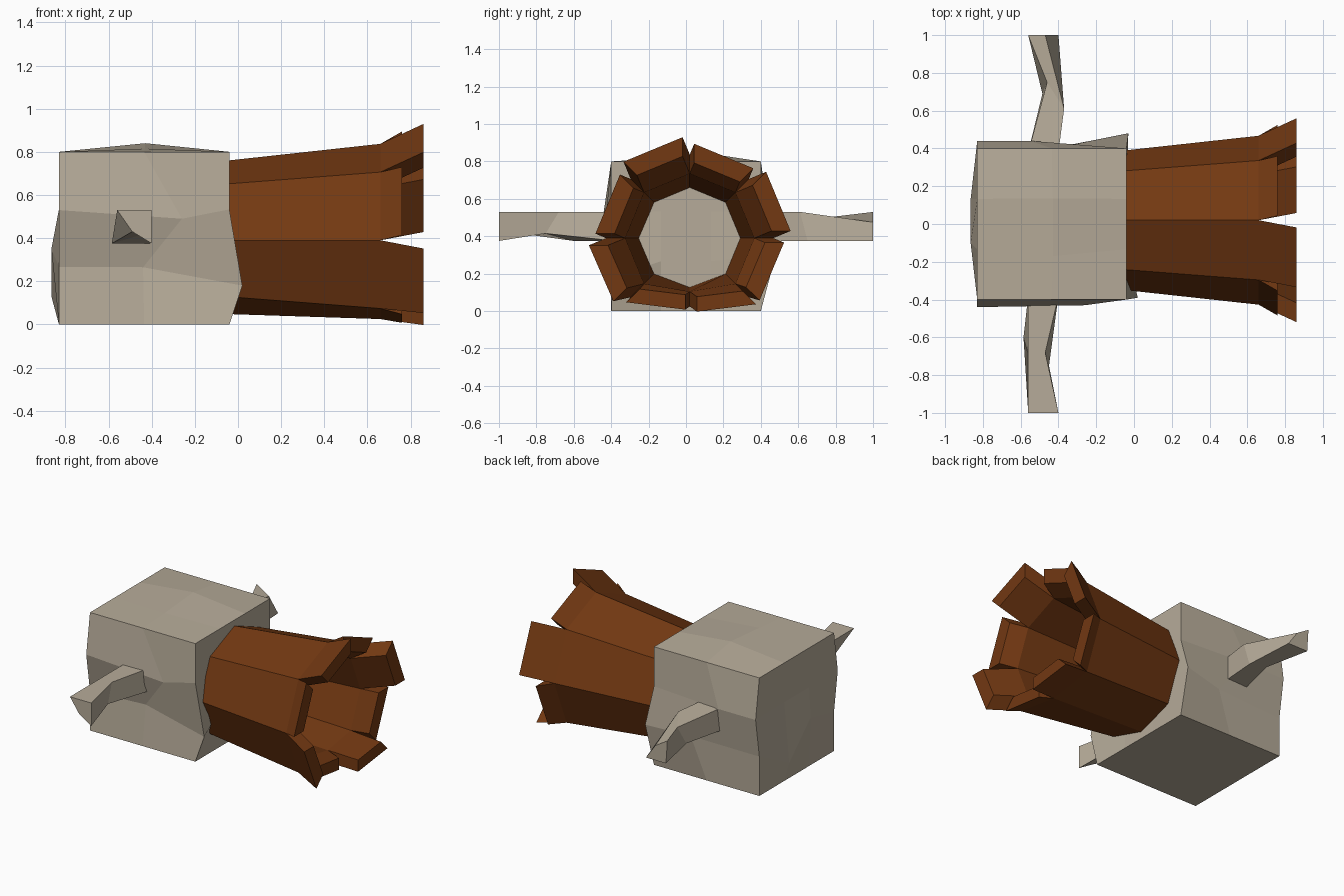
import bpy, bmesh
from math import sin, cos, tau
from mathutils import Vector

if "Cube" in bpy.data.objects:
    bpy.data.objects.remove(bpy.data.objects["Cube"])


def material(name, color):
    m = bpy.data.materials.new(name)
    m.diffuse_color = (*color, 1)
    m.use_nodes = True
    m.node_tree.nodes["Principled BSDF"].inputs["Base Color"].default_value = m.diffuse_color
    return m


def finish(bm, name, mat):
    bmesh.ops.remove_doubles(bm, verts=bm.verts, dist=1e-5)
    bmesh.ops.recalc_face_normals(bm, faces=bm.faces)
    me = bpy.data.meshes.new(name)
    bm.to_mesh(me)
    bm.free()
    me.materials.append(mat)
    ob = bpy.data.objects.new(name, me)
    bpy.context.collection.objects.link(ob)
    return ob


def quad(bm, pts):
    bm.faces.new([bm.verts.new(p) for p in pts])


stone = material("stone", (0.47, 0.41, 0.32))
wood = material("wood", (0.17, 0.04, 0.006))

# Stone block: a 2 x 3 x 3 box grid with a few vertices knocked out of place
N = (2, 3, 3)
LO, HI = Vector((-0.83, -0.4, 0)), Vector((-0.04, 0.4, 0.8))
moved = {
    (1, 2, 3): (-0.43, 0.135, 0.84), (1, 1, 3): (-0.43, -0.17, 0.815),
    (0, 0, 2): (-0.83, -0.44, 0.53), (1, 0, 2): (-0.26, -0.43, 0.49),
    (1, 0, 1): (-0.44, -0.36, 0.265), (2, 0, 1): (0.02, -0.39, 0.18),
    (0, 3, 2): (-0.83, 0.44, 0.53), (1, 3, 2): (-0.55, 0.44, 0.53),
    (1, 3, 1): (-0.33, 0.42, 0.28), (2, 3, 1): (-0.03, 0.48, 0.3),
    (0, 1, 1): (-0.865, -0.1, 0.35), (0, 2, 1): (-0.865, 0.13, 0.13),
}


def grid_point(key):
    if key in moved:
        return Vector(moved[key])
    return Vector([LO[a] + (HI[a] - LO[a]) * key[a] / N[a] for a in range(3)])


bm = bmesh.new()
for axis in range(3):
    u, v = (axis + 1) % 3, (axis + 2) % 3
    for side in (0, N[axis]):
        for i in range(N[u]):
            for j in range(N[v]):
                pts = []
                for di, dj in ((0, 0), (1, 0), (1, 1), (0, 1)):
                    key = [0, 0, 0]
                    key[axis], key[u], key[v] = side, i + di, j + dj
                    pts.append(grid_point(tuple(key)))
                quad(bm, pts)
finish(bm, "head_block", stone)


# Side spikes: crooked four-sided bars through three sections
def spike(name, sections):
    bm = bmesh.new()
    for a, b in zip(sections, sections[1:]):
        for k in range(4):
            n = (k + 1) % 4
            quad(bm, (a[k], a[n], b[n], b[k]))
    quad(bm, sections[-1])
    quad(bm, sections[0])
    finish(bm, name, stone)


def root(y):
    return [(-0.56, y, 0.53), (-0.40, y, 0.53), (-0.40, y, 0.375), (-0.56, y, 0.375)]


spike("front_spike", [
    root(-0.38),
    [(-0.56, -0.69, 0.53), (-0.47, -0.68, 0.53), (-0.45, -0.75, 0.415), (-0.585, -0.6, 0.375)],
    [(-0.56, -1, 0.53), (-0.40, -1, 0.53), (-0.40, -1, 0.375), (-0.49, -1, 0.43)]])
spike("back_spike", [
    root(0.38),
    [(-0.46, 0.75, 0.50), (-0.37, 0.61, 0.53), (-0.38, 0.65, 0.375), (-0.485, 0.69, 0.375)],
    [(-0.56, 1, 0.53), (-0.47, 1, 0.475), (-0.40, 1, 0.375), (-0.55, 1, 0.375)]])

# Wooden tube: eight staves, joined at the base, splayed and uneven at the tip
CY, CZ = 0.02, 0.39


def stave_point(x, r, ang, push, mid, floor):
    y = CY + r * cos(ang) + push * cos(mid)
    z = CZ + r * sin(ang) + push * sin(mid)
    if z < floor:                       # underside is flattened
        z = floor + 0.3 * (z - floor)
    return Vector((x, y, z))


bm = bmesh.new()
for s in range(8):
    a0, a1 = tau * s / 8, tau * (s + 1) / 8
    mid = (a0 + a1) / 2
    tip_x, push = ((0.86, 0.10), (0.76, 0.062))[s % 2]
    rings = []
    for x, ro, ri, p in ((-0.045, 0.37, 0.27, 0), (0.66, 0.447, 0.345, 0),
                         (tip_x, 0.447, 0.345, push)):
        rings.append([stave_point(x, ro, a0, p, mid, 0.06),
                      stave_point(x, ro, a1, p, mid, 0.06),
                      stave_point(x, ri, a1, p, mid, 0.13),
                      stave_point(x, ri, a0, p, mid, 0.13)])
    base, bend, tip = rings
    for k in (0, 2):                    # outer and inner walls
        quad(bm, (base[k], base[k + 1], bend[k + 1], bend[k]))
    for k in range(4):                  # free tip
        n = (k + 1) % 4
        quad(bm, (bend[k], bend[n], tip[n], tip[k]))
    quad(bm, tip)
    quad(bm, base)
finish(bm, "stave_tube", wood)
